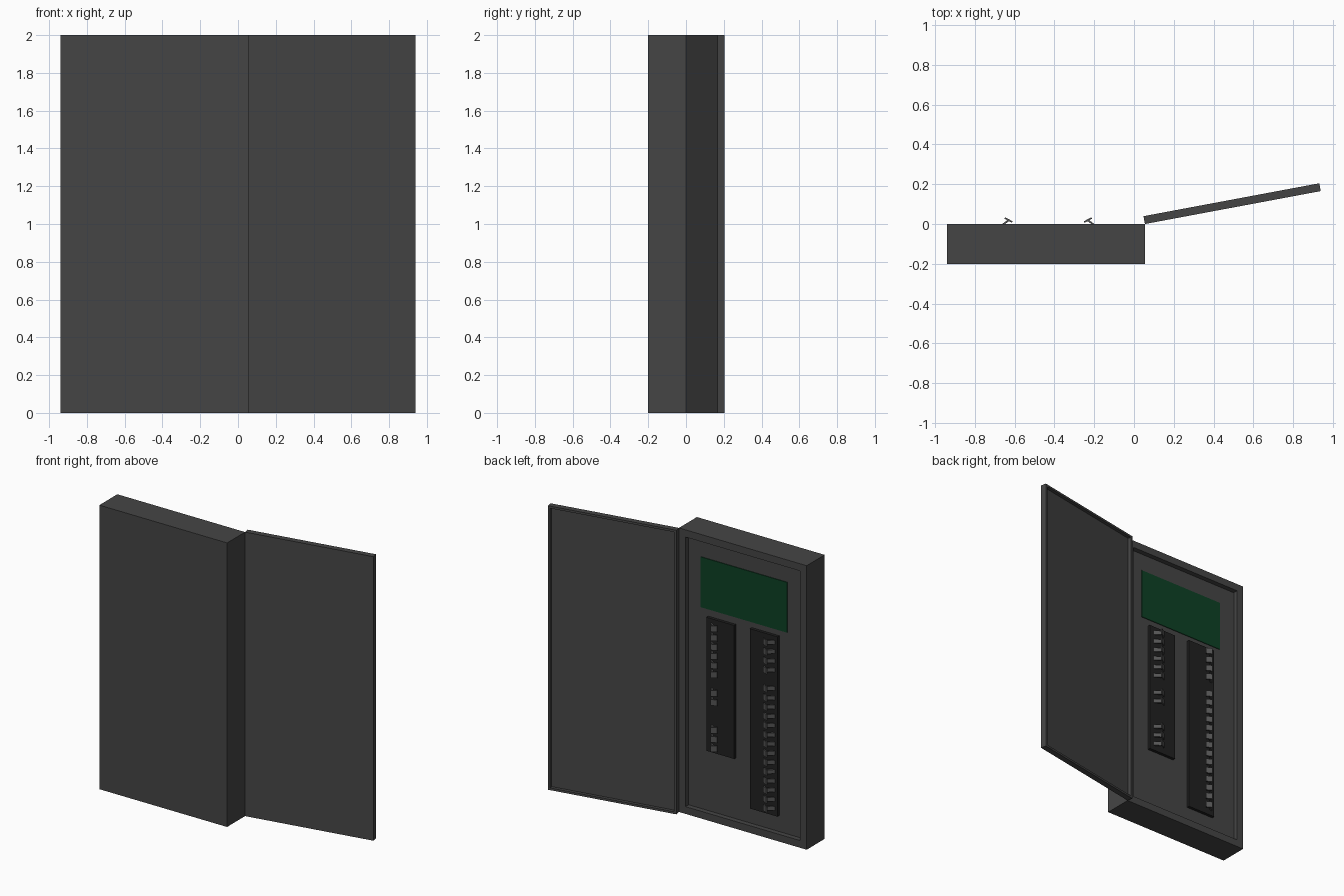
import bpy, bmesh, math
from mathutils import Matrix, Vector

cube = bpy.data.objects.get("Cube")
if cube:
    bpy.data.objects.remove(cube, do_unlink=True)


def material(name, rgb):
    m = bpy.data.materials.new(name)
    m.use_nodes = True
    m.diffuse_color = (*rgb, 1)
    m.node_tree.nodes["Principled BSDF"].inputs["Base Color"].default_value = (*rgb, 1)
    return m


STEEL = material("dark grey steel", (0.06, 0.06, 0.06))
BLACK = material("black plastic", (0.015, 0.015, 0.015))
GREEN = material("green label", (0.004, 0.052, 0.018))
GREY = material("grey switch plastic", (0.09, 0.09, 0.09))


def add_box(bm, lo, hi):
    lo, hi = Vector(lo), Vector(hi)
    mat = Matrix.Translation((lo + hi) / 2) @ Matrix.Diagonal((*(hi - lo), 1))
    bmesh.ops.create_cube(bm, size=1, matrix=mat)


def add_bar(bm, a, b, thick, z, height):
    """Upright flat bar running from a to b in plan."""
    a, b = Vector(a), Vector(b)
    d, mid = b - a, (a + b) / 2
    mat = (Matrix.Translation((mid.x, mid.y, z))
           @ Matrix.Rotation(math.atan2(d.y, d.x), 4, "Z")
           @ Matrix.Diagonal((d.length, thick, height, 1)))
    bmesh.ops.create_cube(bm, size=1, matrix=mat)


def finish(name, bm, mat):
    me = bpy.data.meshes.new(name)
    bm.to_mesh(me)
    bm.free()
    me.materials.append(mat)
    ob = bpy.data.objects.new(name, me)
    bpy.context.collection.objects.link(ob)
    return ob


def tray(name, lo, hi, rim, depth):
    """Box whose +y face is sunk inside a rim."""
    bm = bmesh.new()
    add_box(bm, lo, hi)
    bm.normal_update()
    face = next(f for f in bm.faces if f.normal.y > 0.9)
    bmesh.ops.inset_individual(bm, faces=[face], thickness=rim)
    # Second inset makes the vertical recess walls
    bmesh.ops.inset_individual(bm, faces=[face], thickness=0)
    bmesh.ops.translate(bm, verts=face.verts, vec=(0, -depth, 0))
    return finish(name, bm, STEEL)


def plate(name, lo, hi, mat):
    bm = bmesh.new()
    add_box(bm, lo, hi)
    return finish(name, bm, mat)


# Cabinet and open door
FLOOR = -0.035
tray("cabinet", (-0.94, -0.2, 0), (0.055, 0, 2), 0.072, -FLOOR)
door = tray("door", (0, 0, 0), (0.9, 0.04, 2), 0.022, 0.022)
door.location = (0.055, 0, 0)
door.rotation_euler.z = math.radians(10.6)

# Label panel
plate("label_panel", (-0.767, FLOOR, 1.47), (-0.093, FLOOR + 0.005, 1.824), GREEN)

# Breaker strips
FRONT = -0.014
plate("left_breaker_strip", (-0.365, FLOOR, 0.48), (-0.148, FRONT, 1.42), BLACK)
plate("right_breaker_strip", (-0.703, FLOOR, 0.164), (-0.487, FRONT, 1.43), BLACK)


# Switch levers, leaning inwards, with empty slots left out
def levers(name, base_x, side, top, slots):
    bm = bmesh.new()
    for k in slots:
        z = top - 0.065 * k
        add_bar(bm, (base_x, FRONT - 0.004), (base_x + side * 0.048, 0.018), 0.009, z, 0.028)
        add_bar(bm, (base_x + side * 0.03, 0.03), (base_x + side * 0.068, 0.01), 0.008, z, 0.042)
    finish(name, bm, GREY)


levers("left_levers", -0.183, -1, 1.375, [0, 1, 2, 3, 4, 5, 7, 8, 11, 12, 13])
levers("right_levers", -0.68, 1, 1.385, [k for k in range(19) if k != 4])
